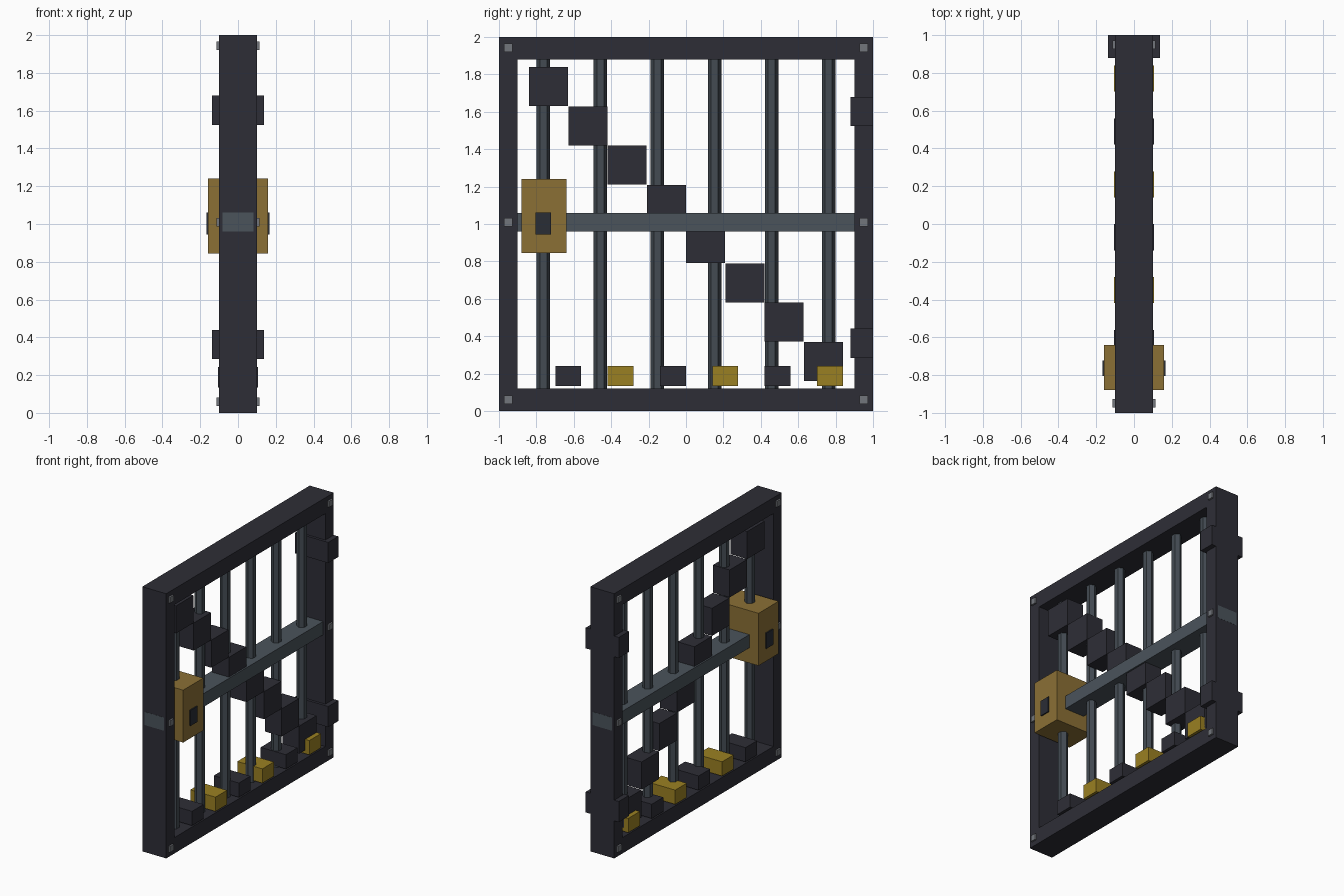
import bpy

cube = bpy.data.objects.get("Cube")
if cube:
    bpy.data.objects.remove(cube, do_unlink=True)


def material(name, r, g, b):
    m = bpy.data.materials.new(name)
    m.use_nodes = True
    m.diffuse_color = (r, g, b, 1)
    bsdf = next(n for n in m.node_tree.nodes if n.type == 'BSDF_PRINCIPLED')
    bsdf.inputs["Base Color"].default_value = (r, g, b, 1)
    return m


iron = material("dark iron", 0.027, 0.027, 0.037)
steel = material("blue steel", 0.069, 0.087, 0.105)
bar_steel = material("bar steel", 0.056, 0.070, 0.085)
brass = material("aged brass", 0.258, 0.162, 0.036)
yellow = material("warning yellow", 0.323, 0.216, 0.016)
bolt_grey = material("bolt grey", 0.17, 0.18, 0.20)
hole_dark = material("keyhole dark", 0.023, 0.026, 0.036)


def box(name, mat, half_x, y, z, size_y, size_z, x=0):
    """Box centred at (x, y, z)."""
    bpy.ops.mesh.primitive_cube_add(size=1, location=(x, y, z))
    ob = bpy.context.object
    ob.name = name
    ob.scale = (2 * half_x, size_y, size_z)
    bpy.ops.object.transform_apply(location=False, rotation=False, scale=True)
    ob.data.materials.append(mat)
    return ob


# Outer frame
for label, z in (("bottom", 0.06), ("top", 1.94)):
    box(label + "_rail", iron, 0.1, 0, z, 2, 0.12)
for label, y in (("front", -0.95), ("back", 0.95)):
    box(label + "_post", iron, 0.1, y, 1, 0.1, 1.76)

# Middle rail, its ends showing through the posts
box("middle_rail", steel, 0.082, 0, 1.01, 2.002, 0.1)

# Six-sided upright bars
for i in range(6):
    bpy.ops.mesh.primitive_cylinder_add(
        vertices=6, radius=0.036, depth=1.8,
        location=(0, (i - 2.5) * 0.305, 1))
    bar = bpy.context.object
    bar.name = f"upright_bar_{i + 1}"
    bar.data.materials.append(bar_steel)

# Stepped diagonal brace
for i in range(8):
    step = (i - 3.5) * 0.21
    box(f"brace_block_{i + 1}", iron, 0.07, step, 1 - step, 0.208, 0.208)

# Alternating hazard blocks along the bottom
for i in range(6):
    box(f"hazard_block_{i + 1}", yellow if i % 2 else iron,
        0.105, -0.63 + i * 0.28, 0.188, 0.138, 0.108)

# Lock case with a keyhole plate on both sides
box("lock_case", brass, 0.158, -0.76, 1.043, 0.24, 0.396)
for label, side in (("left", 1), ("right", -1)):
    box(label + "_keyhole", hole_dark, 0.0045, -0.763, 1.003, 0.082, 0.118,
        x=side * 0.1625)

# Hinges on the back post
for label, z in (("lower", 0.362), ("upper", 1.602)):
    box(label + "_hinge", iron, 0.138, 0.94, z, 0.12, 0.156)

# Square bolts on both sides of the posts
for side in (1, -1):
    for y in (-0.95, 0.95):
        for z in (0.06, 1.01, 1.943):
            box("bolt", bolt_grey, 0.01, y, z, 0.045, 0.045, x=side * 0.103)
